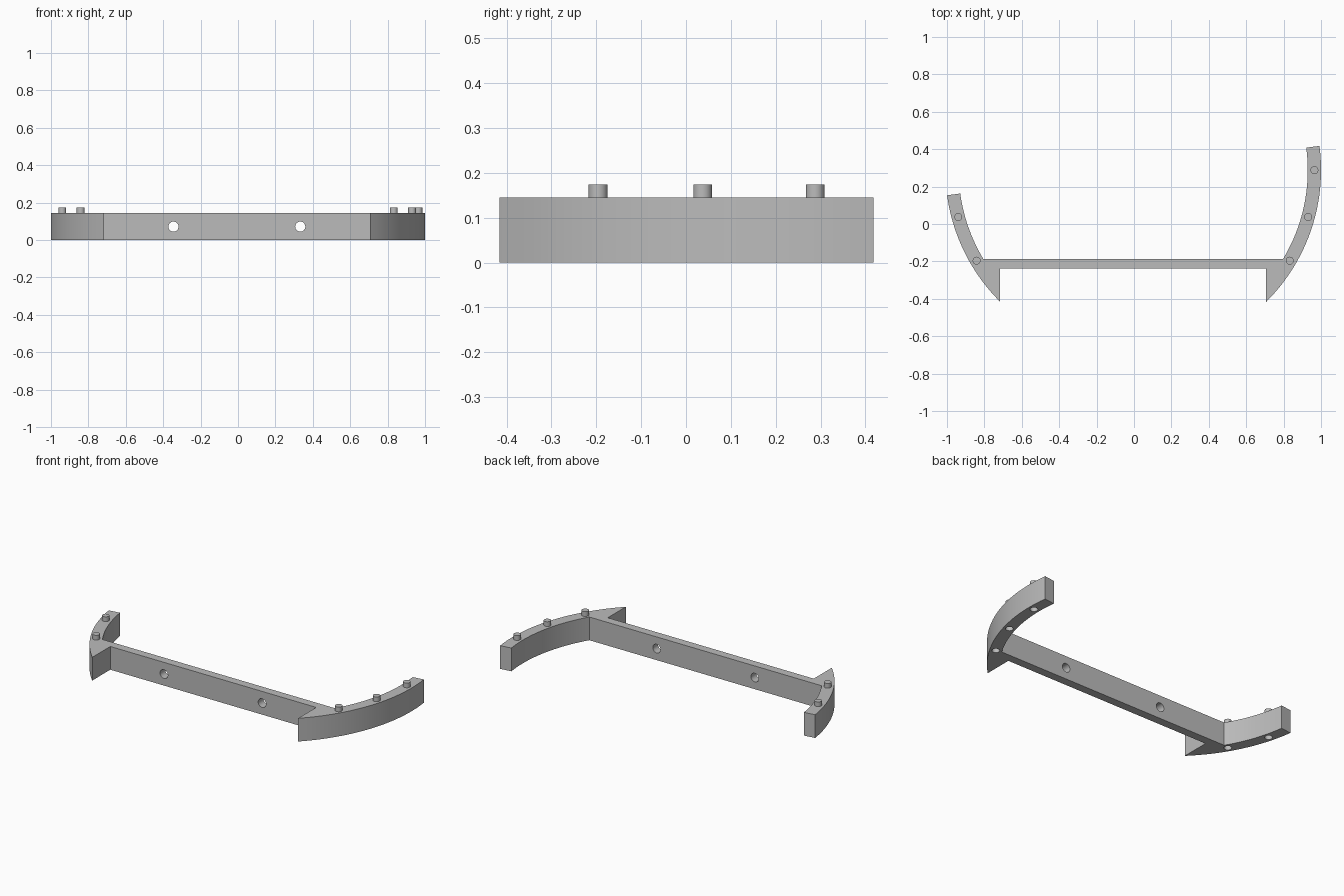
import bpy
import bmesh
from math import cos, sin, radians, sqrt
from mathutils import Matrix

cube = bpy.data.objects.get("Cube")
if cube:
    bpy.data.objects.remove(cube)

HEIGHT = 0.145
OUTER, INNER, CENTRE_Y = 0.992, 0.921, 0.288
MIDDLE = (OUTER + INNER) / 2
TIP_ANGLE, STEP = -45.2, 15.2
WALL_FRONT, WALL_BACK = -0.238, -0.186
# side: x sign, arc centre, arc end angle, stud angles
SIDES = {
    "left": (1, 0.008, 7.5, (0, -STEP, -2 * STEP)),
    "right": (-1, -0.0165, -7.8, (-STEP, -2 * STEP)),
}

grey = bpy.data.materials.new("plain grey")
grey.use_nodes = True
grey.diffuse_color = (0.5, 0.5, 0.5, 1)
grey.node_tree.nodes["Principled BSDF"].inputs["Base Color"].default_value = (0.5, 0.5, 0.5, 1)


def make_object(name, bm):
    mesh = bpy.data.meshes.new(name)
    bmesh.ops.recalc_face_normals(bm, faces=bm.faces)
    bm.to_mesh(mesh)
    bm.free()
    mesh.materials.append(grey)
    obj = bpy.data.objects.new(name, mesh)
    bpy.context.collection.objects.link(obj)
    return obj


def cylinder(name, radius, depth, location, along_y=False):
    bm = bmesh.new()
    turn = Matrix.Rotation(radians(90 if along_y else 0), 4, "X")
    bmesh.ops.create_cone(bm, cap_ends=True, segments=32, radius1=radius, radius2=radius,
                          depth=depth, matrix=Matrix.Translation(location) @ turn)
    return make_object(name, bm)


def smooth(obj):
    bpy.ops.object.select_all(action="DESELECT")
    obj.select_set(True)
    bpy.context.view_layer.objects.active = obj
    bpy.ops.object.shade_smooth_by_angle(angle=radians(30))


def on_arc(side, radius, degrees):
    sign, centre = SIDES[side][:2]
    a = radians(degrees)
    return centre + sign * radius * cos(a), CENTRE_Y + radius * sin(a)


def arc(side, radius, start, end, steps=24):
    return [on_arc(side, radius, start + (end - start) * i / steps) for i in range(steps + 1)]


def half_outline(side):
    """Fin corner, outer curve, end cut, inner curve down to the wall."""
    sign, centre, end, _ = SIDES[side]
    tip = on_arc(side, OUTER, TIP_ANGLE)
    points = [(tip[0], WALL_FRONT)] + arc(side, OUTER, TIP_ANGLE, end)
    wall_x = centre + sign * sqrt(INNER ** 2 - (WALL_BACK - CENTRE_Y) ** 2)
    inner = [p for p in arc(side, INNER, end, TIP_ANGLE) if p[1] > WALL_BACK + 0.005]
    return points + inner + [(wall_x, WALL_BACK)]


# Curved arms, fins and connecting wall as one extruded outline
bm = bmesh.new()
outline = half_outline("left") + half_outline("right")[::-1]
base = bm.faces.new([bm.verts.new((x, y, 0)) for x, y in outline])
result = bmesh.ops.extrude_face_region(bm, geom=[base])
top = [v for v in result["geom"] if isinstance(v, bmesh.types.BMVert)]
bmesh.ops.translate(bm, verts=top, vec=(0, 0, HEIGHT))
frame = make_object("curved_frame", bm)

# Bolt holes through the wall
cutters = [cylinder("bolt_hole_cutter", 0.027, 0.2, (x, -0.212, 0.072), True)
           for x in (-0.345, 0.333)]

# Studs on top with matching sockets underneath
for side, (_, _, _, angles) in SIDES.items():
    for number, angle in enumerate(angles, 1):
        x, y = on_arc(side, MIDDLE, angle)
        smooth(cylinder(f"{side}_stud_{number}", 0.021, 0.03, (x, y, HEIGHT + 0.0145)))
        cutters.append(cylinder("socket_cutter", 0.022, 0.07, (x, y, 0)))

# Cut the holes, then drop the cutters
bpy.context.view_layer.objects.active = frame
for cutter in cutters:
    cutter.hide_render = True
    cut = frame.modifiers.new("hole", "BOOLEAN")
    cut.operation = "DIFFERENCE"
    cut.solver = "EXACT"
    cut.object = cutter
    bpy.ops.object.modifier_apply(modifier=cut.name)
    bpy.data.objects.remove(cutter)
smooth(frame)
